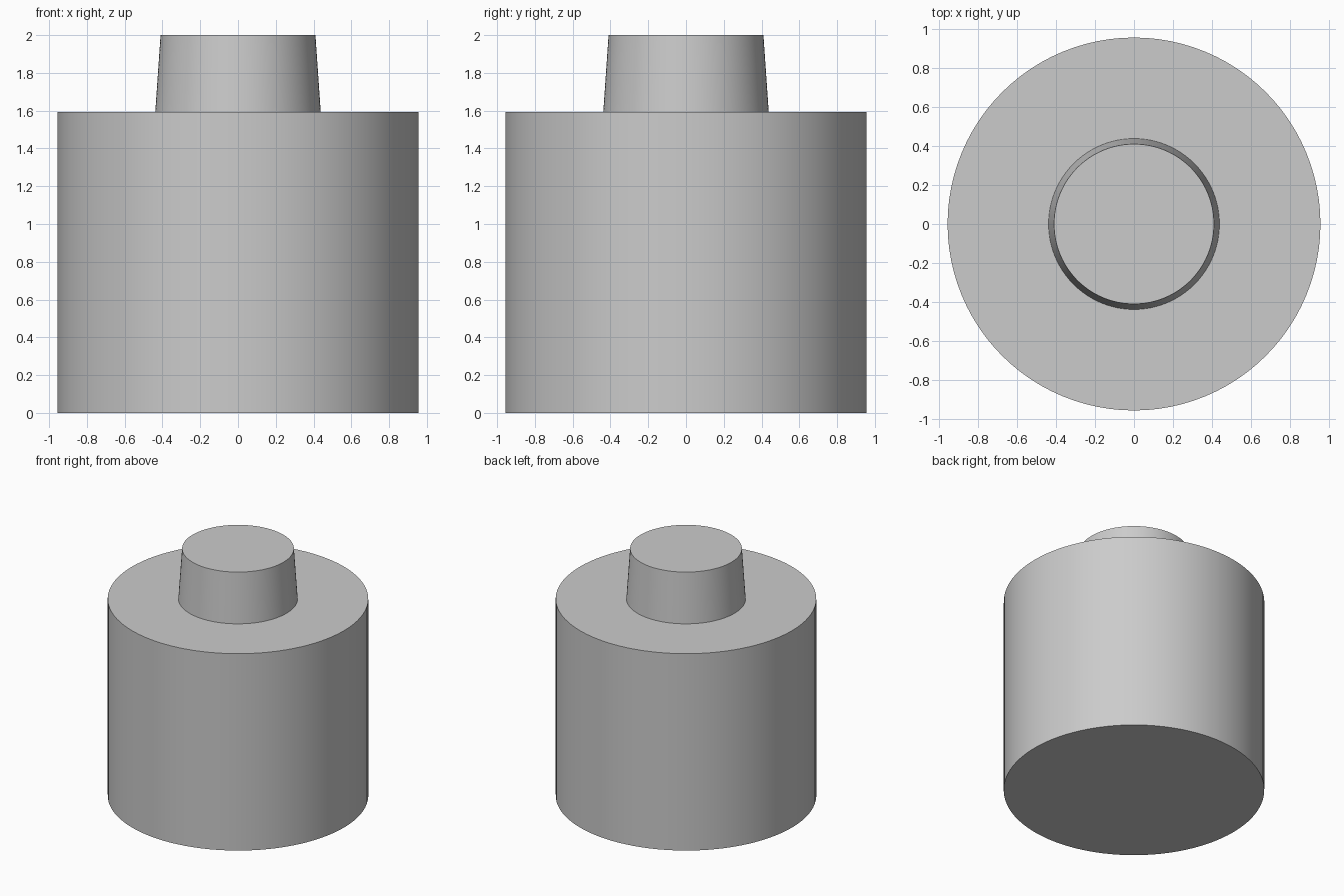
import bpy
import math

cube = bpy.data.objects.get("Cube")
if cube:
    bpy.data.objects.remove(cube, do_unlink=True)

# Plain grey finish
grey = bpy.data.materials.new("light_grey")
grey.use_nodes = True
colour = (0.6, 0.6, 0.6, 1.0)
grey.diffuse_color = colour
grey.node_tree.nodes["Principled BSDF"].inputs["Base Color"].default_value = colour


def round_part(name, bottom_radius, top_radius, z0, z1):
    """Solid round part between two heights, smooth sides and sharp rims."""
    bpy.ops.mesh.primitive_cone_add(
        vertices=96, radius1=bottom_radius, radius2=top_radius,
        depth=z1 - z0, location=(0, 0, (z0 + z1) / 2))
    part = bpy.context.object
    part.name = name
    part.data.materials.append(grey)
    bpy.ops.object.shade_smooth_by_angle(angle=math.radians(30))
    return part


SHOULDER = 1.594

# Wide cylindrical body
body = round_part("body", 0.956, 0.956, 0, SHOULDER)

# Slightly tapered neck, sunk a little into the body and joined to it
SINK, TAPER = 0.05, 0.028 / (2 - SHOULDER)
neck = round_part("neck", 0.438 + SINK * TAPER, 0.41, SHOULDER - SINK, 2)
